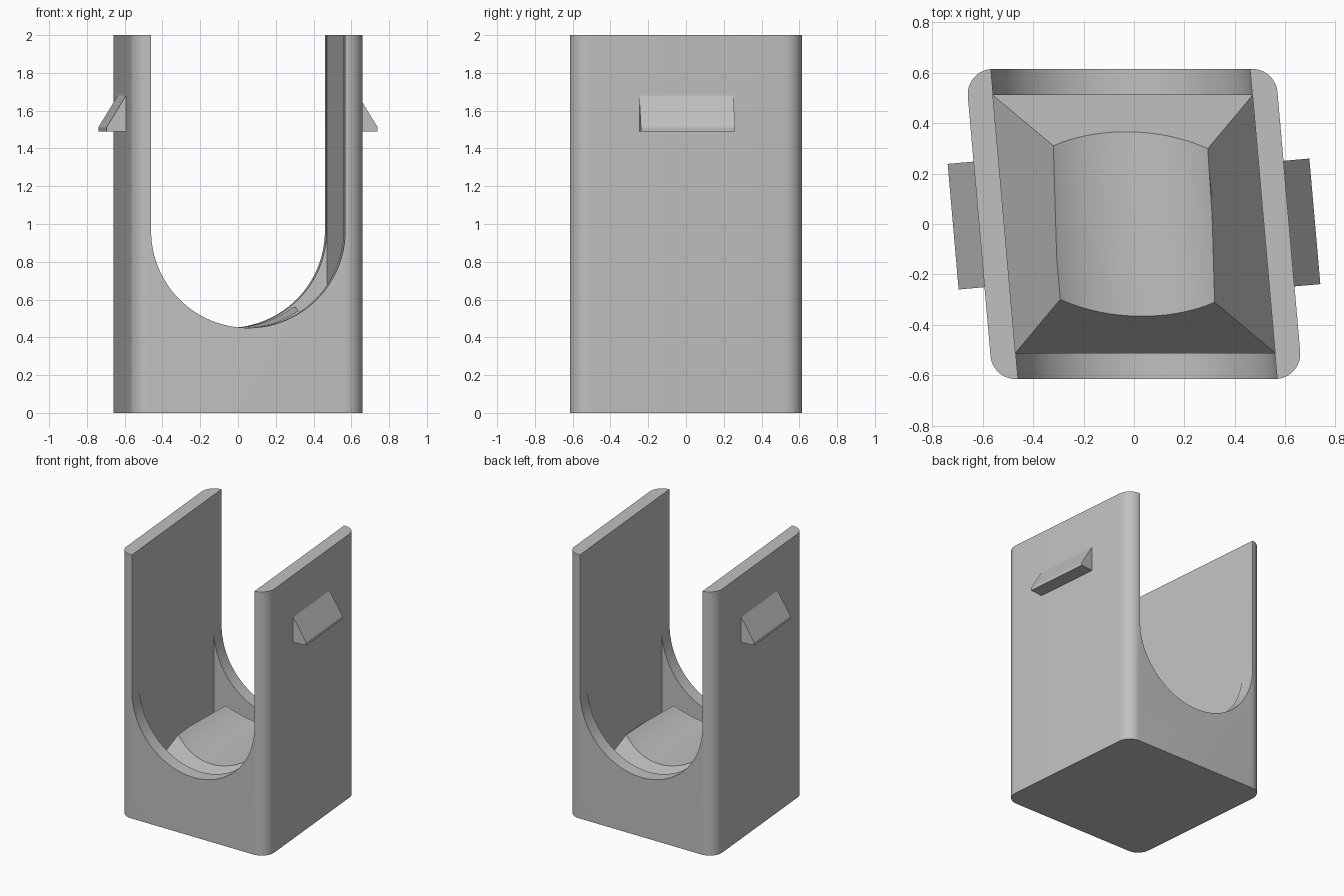
import bpy, bmesh, math

if "Cube" in bpy.data.objects:
    bpy.data.objects.remove(bpy.data.objects["Cube"])

A = math.radians(5)          # lean of the side walls in plan
T = math.tan(A)
H, R = 0.615, 0.1            # half width of the body, corner radius

grey = bpy.data.materials.new("plain grey")
grey.diffuse_color = (0.53, 0.53, 0.53, 1)
grey.use_nodes = True
grey.node_tree.nodes["Principled BSDF"].inputs["Base Color"].default_value = grey.diffuse_color


def make(name, verts, faces):
    me = bpy.data.meshes.new(name)
    me.from_pydata(verts, [], faces)
    bm = bmesh.new()
    bm.from_mesh(me)
    bmesh.ops.recalc_face_normals(bm, faces=bm.faces)
    bm.to_mesh(me)
    bm.free()
    me.materials.append(grey)
    ob = bpy.data.objects.new(name, me)
    bpy.context.collection.objects.link(ob)
    return ob


def loft(name, *rings):
    """Closed solid through rings of equal length, capped at both ends."""
    n = len(rings[0])
    verts = [v for ring in rings for v in ring]
    faces = [(k * n + i, k * n + (i + 1) % n, (k + 1) * n + (i + 1) % n, (k + 1) * n + i)
             for k in range(len(rings) - 1) for i in range(n)]
    faces += [tuple(range(n)), tuple(range(len(verts) - n, len(verts)))]
    return make(name, verts, faces)


# Body: slanted block with rounded vertical corners
outline = []
corners = [(1, 1, 5, 90), (-1, 1, 90, 185), (-1, -1, 185, 270), (1, -1, 270, 365)]
for sx, sy, a0, a1 in corners:
    cy = sy * (H - R)
    cx = sx * (H - R / math.cos(A)) - T * cy
    for i in range(13):
        a = math.radians(a0 + (a1 - a0) * i / 12)
        outline.append((cx + R * math.cos(a), cy + R * math.sin(a)))
body = loft("body", [(x, y, 0) for x, y in outline], [(x, y, 2) for x, y in outline])


# Inner cavity whose floor rises to a square plateau
def quad(hx, hy, z, lean):
    return [(sx * hx - lean * sy * hy, sy * hy, z)
            for sx, sy in ((-1, -1), (1, -1), (1, 1), (-1, 1))]


cavity = loft("cavity_cutter", quad(0.515, 0.511, 2.2, T),
              quad(0.515, 0.511, 0.21, T), quad(0.26, 0.26, 0.625, 0))

# Round-bottomed slot running front to back along the slant
r, zc = 0.514, 0.964
profile = [(-r, 2.3)]
profile += [(-r * math.cos(math.pi * i / 48), zc - r * math.sin(math.pi * i / 48))
            for i in range(49)]
profile += [(r, 2.3)]
slot = loft("slot_cutter", *[[(x - T * y, y, z) for x, z in profile] for y in (-0.8, 0.8)])

bpy.context.view_layer.objects.active = body
for cutter in (cavity, slot):
    cutter.hide_render = True
    mod = body.modifiers.new("cut", 'BOOLEAN')
    mod.operation = 'DIFFERENCE'
    mod.solver = 'EXACT'
    mod.object = cutter
    bpy.ops.object.modifier_apply(modifier=mod.name)
    bpy.data.objects.remove(cutter)

body.select_set(True)
bpy.ops.object.shade_smooth_by_angle(angle=math.radians(25))

# Wedge clips on the outside of both walls
w = H * math.cos(A)
wedge = [(w - 0.015, 1.49), (w + 0.103, 1.49), (w + 0.103, 1.512),
         (w, 1.68), (w - 0.015, 1.68)]
for name, turn in (("right_clip", A), ("left_clip", A + math.pi)):
    clip = loft(name, *[[(x * math.cos(turn) - y * math.sin(turn),
                          x * math.sin(turn) + y * math.cos(turn), z) for x, z in wedge]
                        for y in (-0.302 + 0.0, 0.198)])
